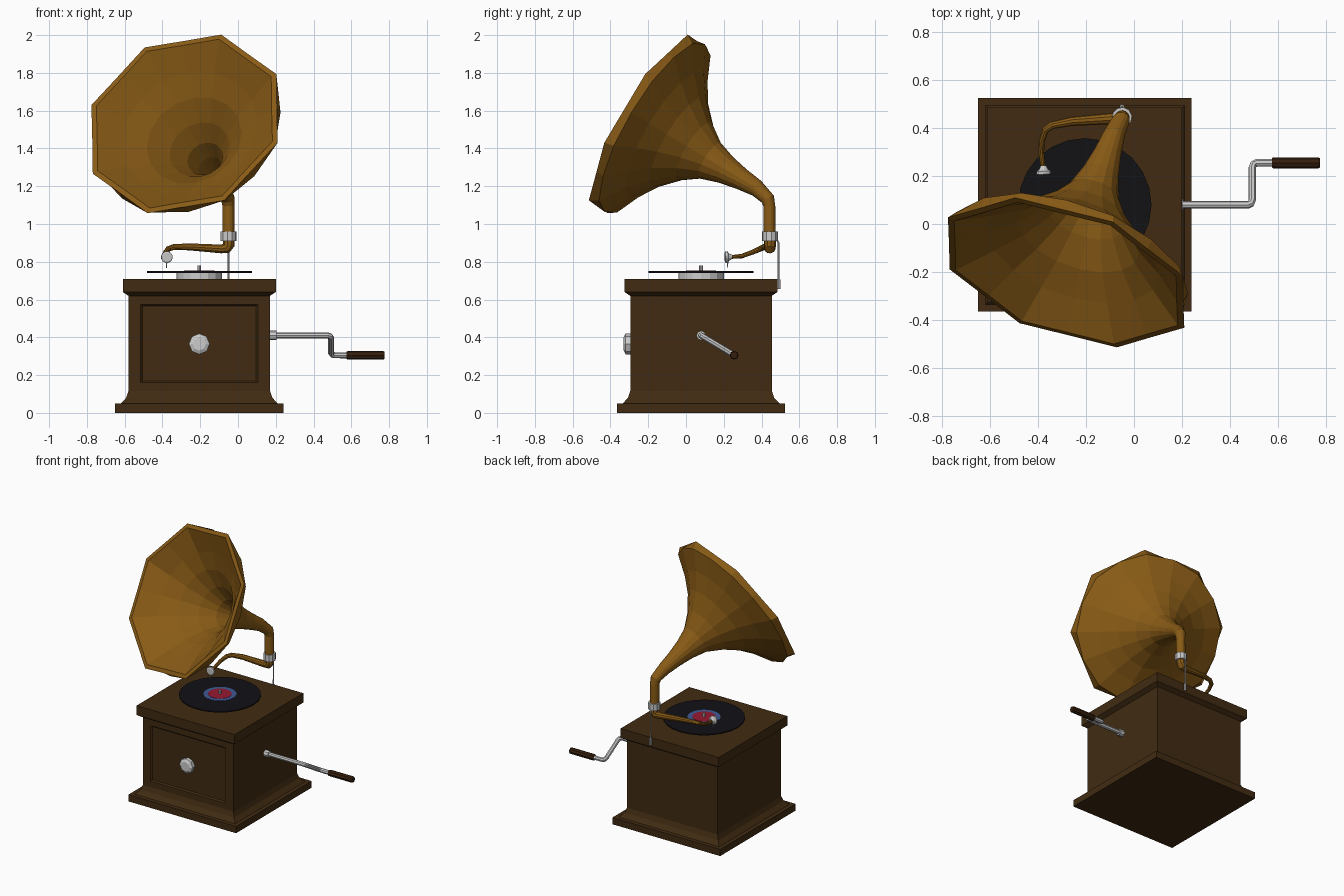
import bpy, bmesh, math
from mathutils import Vector

if "Cube" in bpy.data.objects:
    bpy.data.objects.remove(bpy.data.objects["Cube"])

def material(name, col):
    m = bpy.data.materials.new(name)
    m.diffuse_color = (*col, 1)
    m.use_nodes = True
    m.node_tree.nodes["Principled BSDF"].inputs["Base Color"].default_value = m.diffuse_color
    return m

WOOD = material("dark_wood", (0.052, 0.024, 0.006))
HANDLE = material("handle_wood", (0.035, 0.013, 0.004))
BRASS = material("brass", (0.25, 0.105, 0.008))
BLACK = material("black", (0.006, 0.006, 0.008))
BLUE = material("blue", (0.05, 0.1, 0.3))
RED = material("red", (0.3, 0.01, 0.03))

def loft(name, rings, mat=None, edit=None):
    """Skin a list of equal-length point rings and cap both ends."""
    bm = bmesh.new()
    rows = [[bm.verts.new(p) for p in ring] for ring in rings]
    n = len(rows[0])
    for a, b in zip(rows, rows[1:]):
        for i in range(n):
            bm.faces.new((a[i], a[(i + 1) % n], b[(i + 1) % n], b[i]))
    bm.faces.new(rows[0])
    bm.faces.new(rows[-1])
    bmesh.ops.recalc_face_normals(bm, faces=bm.faces)
    if edit:
        edit(bm)
    me = bpy.data.meshes.new(name)
    bm.to_mesh(me)
    bm.free()
    ob = bpy.data.objects.new(name, me)
    bpy.context.collection.objects.link(ob)
    if mat:
        me.materials.append(mat)
    return ob

def circle(c, u, v, r, n):
    return [c + (u * math.cos(a) + v * math.sin(a)) * r
            for a in (2 * math.pi * i / n for i in range(n))]

def lathe(name, origin, axis, profile, n, mat=None):
    """Turned part: profile is (distance along axis, radius)."""
    o, d = Vector(origin), Vector(axis).normalized()
    u = d.orthogonal().normalized()
    v = d.cross(u)
    return loft(name, [circle(o + d * t, u, v, r, n) for t, r in profile], mat)

def tube(name, pts, radii, n, mat=None):
    """Round tube along a path with a radius per point."""
    pts = [Vector(p) for p in pts]
    rings, u, last = [], None, len(pts) - 1
    for i, p in enumerate(pts):
        a = (p - pts[i - 1]).normalized() if i else Vector()
        b = (pts[i + 1] - p).normalized() if i < last else Vector()
        d = (a + b).normalized()
        u = (u - d * u.dot(d)).normalized() if u else d.orthogonal().normalized()
        rings.append(circle(p, u, d.cross(u), radii[i], n))
    return loft(name, rings, mat)

# Cabinet: square moulding profile with a sunk front panel
CX, CY = -0.205, 0.08

def square(h, z):
    return [Vector((CX + sx * h, CY + sy * h, z))
            for sx, sy in ((-1, -1), (1, -1), (1, 1), (-1, 1))]

def front_panel(bm):
    f = min((f for f in bm.faces if f.normal.y < -0.99 and f.calc_area() > 0.2),
            key=lambda f: f.calc_center_median().y)
    bmesh.ops.inset_region(bm, faces=[f], thickness=0.05)
    for v in f.verts:
        v.co.x = CX + math.copysign(0.31, v.co.x - CX)
        v.co.z = 0.575 if v.co.z > 0.37 else 0.16
    bmesh.ops.inset_region(bm, faces=[f], thickness=0.012, depth=-0.01)

loft("cabinet", [square(h, z) for h, z in (
    (0.445, 0), (0.445, 0.05), (0.415, 0.05), (0.387, 0.08), (0.375, 0.115),
    (0.375, 0.62), (0.405, 0.64), (0.405, 0.71))], WOOD, front_panel)

# Front knob
lathe("front_knob", (CX, -0.28, 0.365), (0, -1, 0),
      [(0, 0.045), (0.015, 0.055), (0.04, 0.055), (0.05, 0.035)], 8)

# Turntable, record, labels and spindle
for name, z0, z1, r, n, mat in (
        ("turntable", 0.705, 0.741, 0.12, 16, None),
        ("record", 0.741, 0.75, 0.278, 24, BLACK),
        ("label_ring", 0.748, 0.752, 0.112, 24, BLUE),
        ("label", 0.75, 0.754, 0.08, 24, RED),
        ("spindle", 0.75, 0.78, 0.01, 8, None)):
    lathe(name, (CX, CY, 0), (0, 0, 1), [(z0, r), (z1, r)], n, mat)

# Crank
tube("crank_rod", [(0.16, 0.08, 0.41), (0.475, 0.08, 0.41), (0.488, 0.086, 0.406),
                   (0.493, 0.1, 0.398), (0.493, 0.235, 0.317), (0.498, 0.249, 0.309),
                   (0.511, 0.255, 0.305), (0.59, 0.255, 0.305)], [0.016] * 8, 8)
lathe("crank_bush", (0.16, 0.08, 0.41), (1, 0, 0), [(0, 0.025), (0.045, 0.025)], 8)
lathe("crank_handle", (0.575, 0.255, 0.305), (1, 0, 0),
      [(0, 0.019), (0.006, 0.023), (0.194, 0.023), (0.2, 0.019)], 8, HANDLE)

# Collar and support rod
lathe("collar", (-0.05, 0.445, 0), (0, 0, 1), [(0.91, 0.042), (0.96, 0.042)], 10)
tube("support_rod", [(-0.05, 0.44, 0.92), (-0.05, 0.482, 0.915), (-0.05, 0.49, 0.9),
                     (-0.05, 0.49, 0.66)], [0.005] * 4, 6)
lathe("rod_socket", (-0.05, 0.49, 0.655), (0, 0, 1), [(0, 0.009), (0.05, 0.009)], 8)

# Tone arm, sound box and needle
tube("tone_arm", [(-0.05, 0.445, 0.93), (-0.05, 0.445, 0.89), (-0.062, 0.444, 0.871),
                  (-0.09, 0.44, 0.868), (-0.26, 0.428, 0.879), (-0.34, 0.412, 0.878),
                  (-0.369, 0.392, 0.868), (-0.385, 0.345, 0.848), (-0.387, 0.295, 0.83),
                  (-0.379, 0.235, 0.825)],
     [0.032, 0.032, 0.03, 0.024, 0.019, 0.016, 0.015, 0.013, 0.012, 0.01], 10, BRASS)
lathe("sound_box", (-0.378, 0.243, 0.826), (0.05, -1, -0.05),
      [(0, 0.012), (0.016, 0.02), (0.022, 0.031), (0.034, 0.031), (0.038, 0.024)], 12)
lathe("needle", (-0.378, 0.222, 0.81), (0, -0.1, -1), [(0, 0.005), (0.042, 0.002)], 6)

# Horn: sixteen-sided flare ending in an eight-cornered rim
MOUTH = Vector((-0.283, -0.2025, 1.53))
AXIS = Vector((-0.287, -0.826, 0.487)).normalized()
U = Vector((0.193, 0.21, 0.47))
U = (U - AXIS * U.dot(AXIS)).normalized()
V = AXIS.cross(U)

def horn_ring(c, d, corner, mid):
    q = AXIS.rotation_difference(Vector(d))
    u, v = q @ U, q @ V
    return [c + (u * math.cos(i * math.pi / 8) + v * math.sin(i * math.pi / 8))
            * (mid if i % 2 else corner) for i in range(16)]

UP = Vector((0, 0, 1))
rings = [horn_ring(Vector(p), d, r, r) for p, d, r in (
    ((-0.05, 0.443, 0.95), UP, 0.032), ((-0.05, 0.441, 1.095), UP, 0.032),
    ((-0.054, 0.433, 1.132), (UP + AXIS).normalized(), 0.037))]
outer = [(0.7, 0.045), (0.6, 0.058), (0.5, 0.078), (0.4, 0.11), (0.3, 0.178),
         (0.2, 0.275), (0.12, 0.385)]
flare = [(t, r, r) for t, r in outer]
flare += [(0.045, 0.523, 0.517), (0.0, 0.553, 0.51), (-0.003, 0.523, 0.482)]
flare += [(t - 0.02, r - 0.012, r - 0.012) for t, r in reversed(outer[1:])]
rings += [horn_ring(MOUTH - AXIS * t, AXIS, a, b) for t, a, b in flare]
loft("horn", rings, BRASS)
